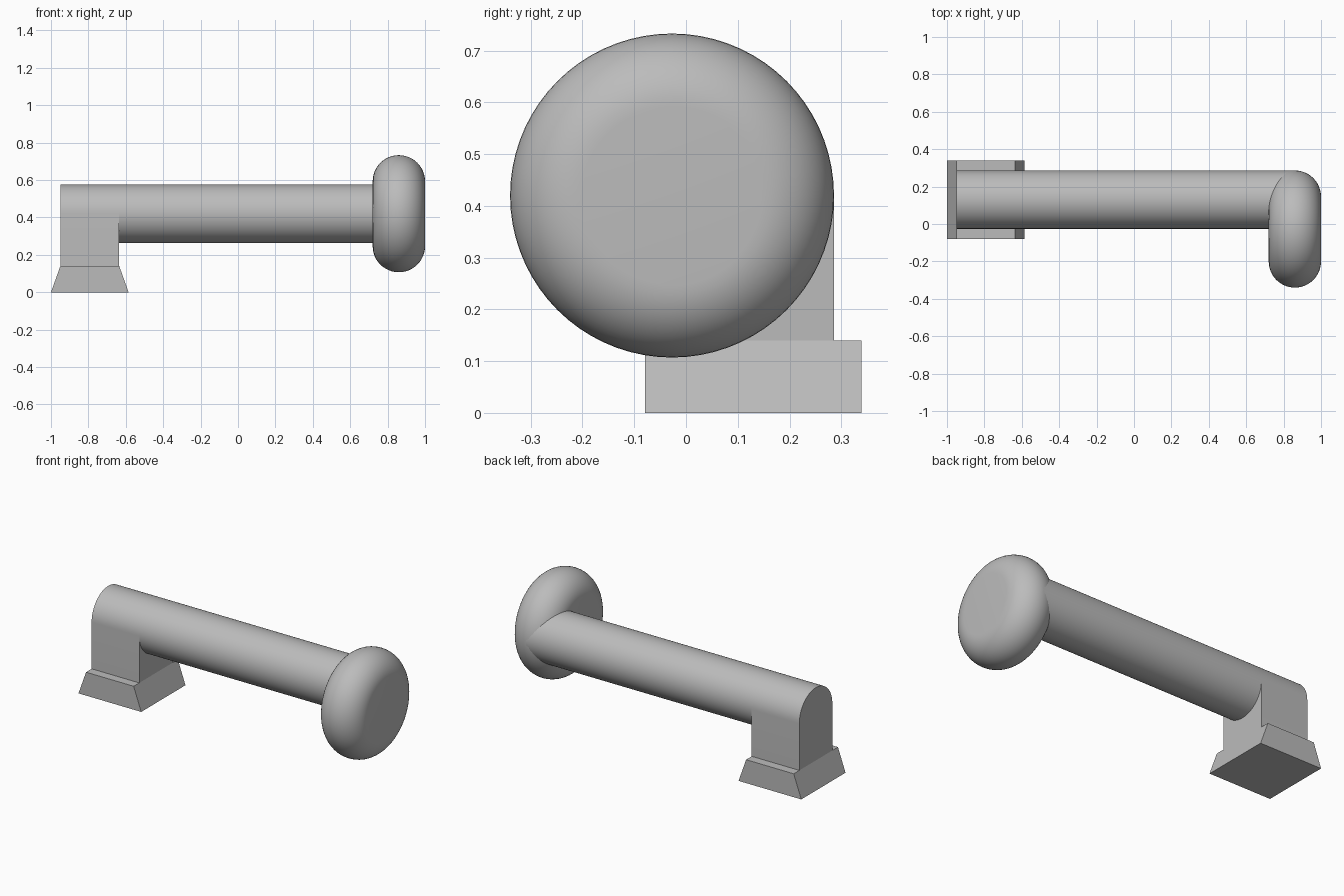
import bpy, bmesh
from math import pi, sin, cos, radians

cube = bpy.data.objects.get("Cube")
if cube:
    bpy.data.objects.remove(cube, do_unlink=True)

GREY = (0.5, 0.5, 0.5, 1)
grey = bpy.data.materials.new("plain grey")
grey.use_nodes = True
grey.diffuse_color = GREY
grey.node_tree.nodes["Principled BSDF"].inputs["Base Color"].default_value = GREY

AXIS_Y, AXIS_Z, SHAFT_R = 0.13, 0.42, 0.156
POST_LEFT, POST_RIGHT, BASE_TOP = -0.95, -0.635, 0.14


def finish(name, bm):
    bmesh.ops.recalc_face_normals(bm, faces=bm.faces)
    mesh = bpy.data.meshes.new(name)
    bm.to_mesh(mesh)
    bm.free()
    obj = bpy.data.objects.new(name, mesh)
    bpy.context.collection.objects.link(obj)
    mesh.materials.append(grey)
    bpy.ops.object.select_all(action="DESELECT")
    obj.select_set(True)
    bpy.context.view_layer.objects.active = obj
    bpy.ops.object.shade_smooth_by_angle(angle=radians(30))
    return obj


def extrude(name, points, offset):
    """Extrude a closed outline of 3D points along an offset."""
    bm = bmesh.new()
    face = bm.faces.new([bm.verts.new(p) for p in points])
    moved = bmesh.ops.extrude_face_region(bm, geom=[face], use_keep_orig=True)["geom"]
    bmesh.ops.translate(bm, vec=offset,
                        verts=[v for v in moved if isinstance(v, bmesh.types.BMVert)])
    return finish(name, bm)


def arc(x, start, end, steps):
    angles = [start + (end - start) * i / steps for i in range(steps + 1)]
    return [(x, AXIS_Y + SHAFT_R * cos(a), AXIS_Z + SHAFT_R * sin(a)) for a in angles]


# Foot with sloping ends
extrude("foot", [(-1, -0.079, 0), (-0.585, -0.079, 0),
                 (POST_RIGHT, -0.079, BASE_TOP), (POST_LEFT, -0.079, BASE_TOP)],
        (0, 0.418, 0))

# Post with an arched top
arch = arc(POST_LEFT, 0, pi, 32)
arch += [(POST_LEFT, AXIS_Y - SHAFT_R, BASE_TOP), (POST_LEFT, AXIS_Y + SHAFT_R, BASE_TOP)]
extrude("post", arch, (POST_RIGHT - POST_LEFT, 0, 0))

# Horizontal shaft, ending inside the knob
extrude("shaft", arc(POST_RIGHT, 0, 2 * pi, 64)[:-1], (0.86 - POST_RIGHT, 0, 0))

# Off-centre knob: rounded-rim disc spun about the x axis
KNOB_X, KNOB_Y, KNOB_R, RIM = 0.86, -0.027, 0.313, 0.14
bm = bmesh.new()
outline = [(KNOB_X - RIM * cos(pi * i / 24), KNOB_Y,
            AXIS_Z + KNOB_R - RIM + RIM * sin(pi * i / 24)) for i in range(25)]
outline = [(KNOB_X - RIM, KNOB_Y, AXIS_Z)] + outline + [(KNOB_X + RIM, KNOB_Y, AXIS_Z)]
verts = [bm.verts.new(p) for p in outline]
edges = [bm.edges.new(pair) for pair in zip(verts, verts[1:])]
bmesh.ops.spin(bm, geom=verts + edges, cent=(KNOB_X, KNOB_Y, AXIS_Z),
               axis=(1, 0, 0), angle=2 * pi, steps=72, use_duplicate=False)
bmesh.ops.remove_doubles(bm, verts=bm.verts, dist=0.0001)
finish("knob", bm)
